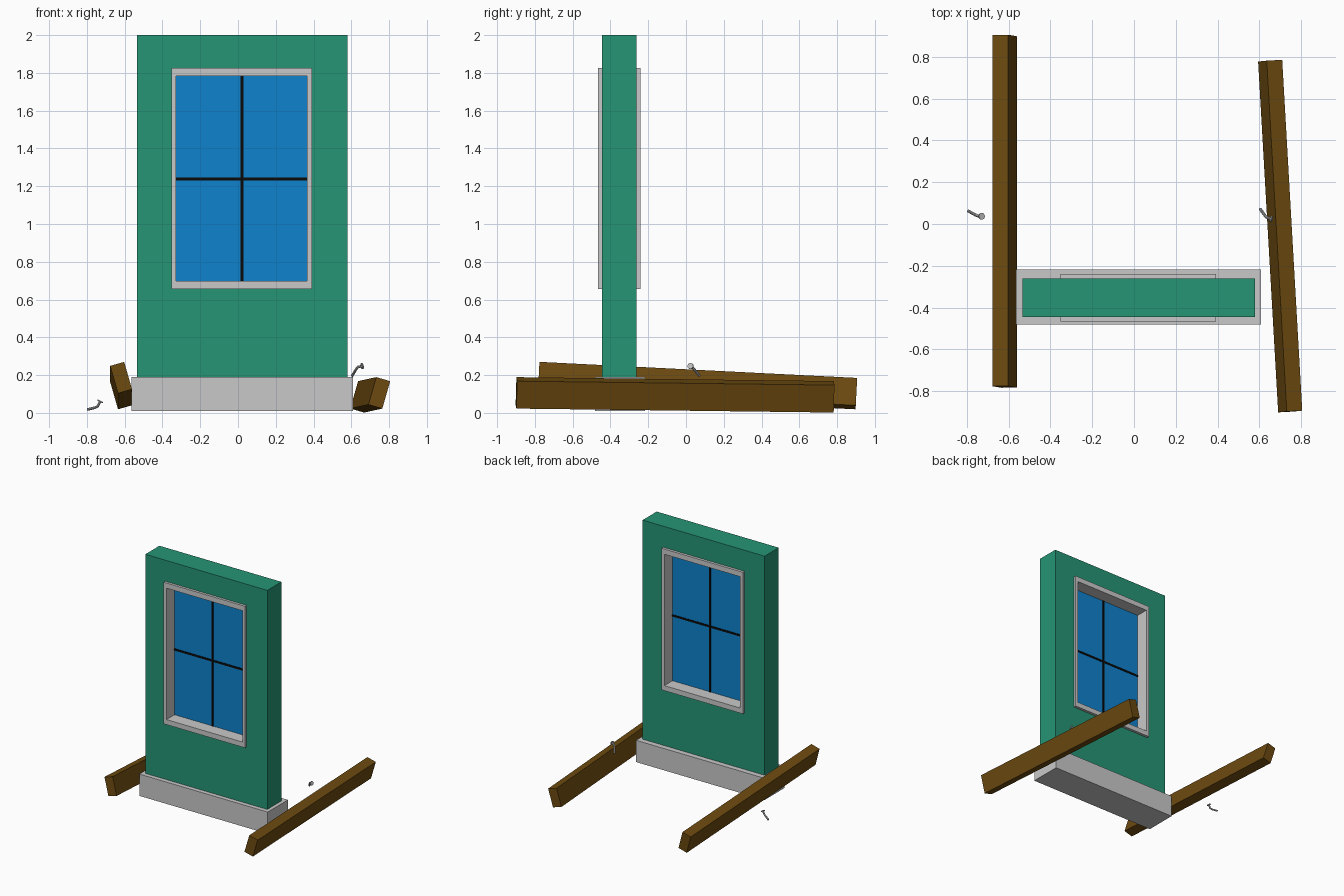
import bpy, bmesh, math
from mathutils import Vector, Matrix

if "Cube" in bpy.data.objects:
    bpy.data.objects.remove(bpy.data.objects["Cube"])


def material(name, rgb):
    m = bpy.data.materials.new(name)
    m.diffuse_color = (*rgb, 1)
    m.use_nodes = True
    m.node_tree.nodes["Principled BSDF"].inputs["Base Color"].default_value = m.diffuse_color
    return m


GREEN = material("green_plaster", (0.018, 0.30, 0.174))
GREY = material("light_grey_stone", (0.584, 0.584, 0.584))
BLUE = material("blue_glass", (0.0044, 0.223, 0.617))
BLACK = material("black_bars", (0.003, 0.003, 0.003))
WOOD = material("brown_wood", (0.150, 0.068, 0.005))
METAL = material("nail_metal", (0.52, 0.52, 0.54))


def finish(bm, name, mat):
    bmesh.ops.recalc_face_normals(bm, faces=bm.faces[:])
    me = bpy.data.meshes.new(name)
    bm.to_mesh(me)
    bm.free()
    me.materials.append(mat)
    ob = bpy.data.objects.new(name, me)
    bpy.context.collection.objects.link(ob)
    return ob


def box(name, lo, hi, mat):
    lo, hi = Vector(lo), Vector(hi)
    bm = bmesh.new()
    bmesh.ops.create_cube(bm, size=1, matrix=Matrix.Translation((lo + hi) / 2)
                          @ Matrix.Diagonal((*(hi - lo), 1)))
    return finish(bm, name, mat)


def ring(name, outer, inner, y0, y1, mat):
    """Rectangular slab with a rectangular opening; rects are x0, z0, x1, z1."""
    bm = bmesh.new()
    loops = []
    for (x0, z0, x1, z1), y in ((outer, y0), (inner, y0), (inner, y1), (outer, y1)):
        loops.append([bm.verts.new((x, y, z)) for x, z in
                      ((x0, z0), (x1, z0), (x1, z1), (x0, z1))])
    for k in range(4):
        a, b = loops[k], loops[(k + 1) % 4]
        for i in range(4):
            j = (i + 1) % 4
            bm.faces.new((a[i], a[j], b[j], b[i]))
    return finish(bm, name, mat)


def beam(name, front, back, roll):
    """Square-cut timber between two end centres, rolled about its length."""
    front, back = Vector(front), Vector(back)
    d = back - front
    y = d.normalized()
    x = y.cross(Vector((0, 0, 1))).normalized()
    z = x.cross(y)
    rot = Matrix((x, y, z)).transposed().to_4x4()
    bm = bmesh.new()
    bmesh.ops.create_cube(bm, size=1, matrix=Matrix.Translation((front + back) / 2) @ rot
                          @ Matrix.Rotation(math.radians(roll), 4, 'Y')
                          @ Matrix.Diagonal((0.077, d.length, 0.151, 1)))
    return finish(bm, name, WOOD)


def nail(name, pts, r=0.007, head_r=0.016, n=10):
    """Bent nail: swept shaft with a flat disc head at the last point."""
    pts = [Vector(p) for p in pts]
    t = [(pts[min(i + 1, len(pts) - 1)] - pts[max(i - 1, 0)]).normalized()
         for i in range(len(pts))]
    end = pts[-1] + t[-1] * 0.007
    stations = [(p, d, r) for p, d in zip(pts, t)]
    stations += [(pts[-1], t[-1], head_r), (end, t[-1], head_r)]
    side = t[0].cross(Vector((0, 0, 1))).normalized()
    bm = bmesh.new()
    loops = []
    for p, d, rad in stations:
        u = (side - d * side.dot(d)).normalized()
        v = d.cross(u)
        loops.append([bm.verts.new(p + rad * (u * math.cos(a) + v * math.sin(a)))
                      for a in (2 * math.pi * i / n for i in range(n))])
    for a, b in zip(loops, loops[1:]):
        for i in range(n):
            j = (i + 1) % n
            bm.faces.new((a[i], a[j], b[j], b[i]))
    bm.faces.new(loops[0])
    bm.faces.new(loops[-1])
    return finish(bm, name, METAL)


# Wall on its stone plinth
FRAME = (-0.353, 0.656, 0.392, 1.826)
PANE = (-0.327, 0.698, 0.366, 1.783)
ring("wall", (-0.535, 0.19, 0.58, 2.0), FRAME, -0.446, -0.262, GREEN)
box("plinth", (-0.565, -0.482, 0.01), (0.609, -0.218, 0.19), GREY)

# Window: frame through the wall, glass in the middle, cross bars
ring("window_frame", FRAME, PANE, -0.467, -0.24, GREY)
YC = -0.354
box("glass", (PANE[0], YC - 0.008, PANE[1]), (PANE[2], YC + 0.008, PANE[3]), BLUE)
box("vertical_bar", (0.013, YC - 0.013, PANE[1]), (0.029, YC + 0.013, PANE[3]), BLACK)
box("horizontal_bar", (PANE[0], YC - 0.012, 1.23), (PANE[2], YC + 0.012, 1.246), BLACK)

# Fallen timbers either side
beam("left_beam", (-0.619, -0.78, 0.187), (-0.619, 0.902, 0.102), -16)
beam("right_beam", (0.748, -0.898, 0.106), (0.652, 0.782, 0.085), 16)

# Loose bent nails
nail("left_nail", [(-0.797, 0.064, 0.018), (-0.757, 0.042, 0.028),
                   (-0.742, 0.037, 0.036), (-0.731, 0.037, 0.058)])
nail("right_nail", [(0.604, 0.072, 0.196), (0.626, 0.042, 0.232),
                    (0.635, 0.032, 0.243), (0.654, 0.025, 0.247)])
